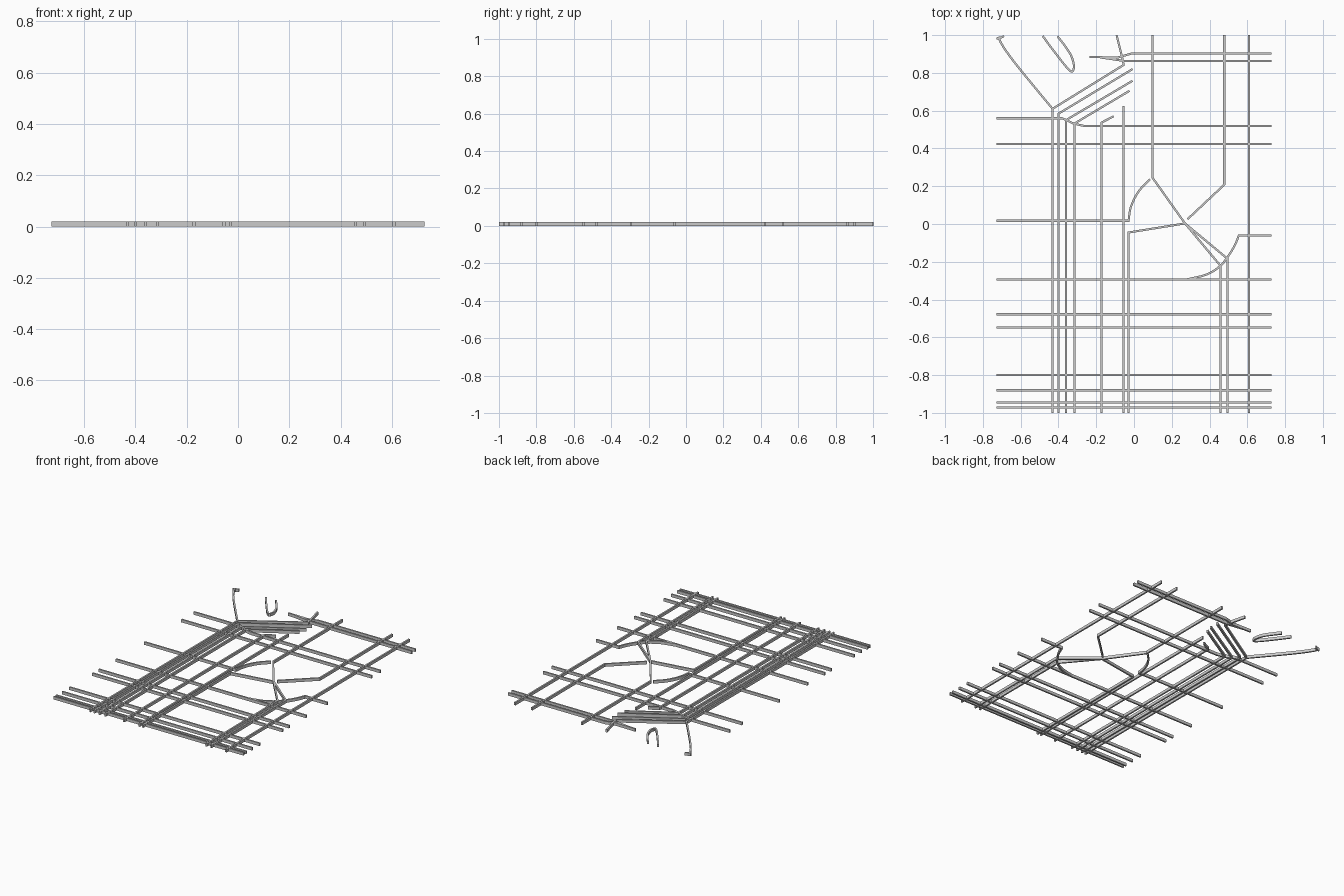
import bpy
import bmesh
from mathutils import Vector

WIDTH, HEIGHT = 0.011, 0.02
EDGE, END = 0.727, 1.0

cube = bpy.data.objects.get("Cube")
if cube:
    bpy.data.objects.remove(cube, do_unlink=True)


def strip(name, path):
    """Sweep a rectangular section along a flat path with mitred corners."""
    pts = [Vector(p) for p in path]
    dirs = [(b - a).normalized() for a, b in zip(pts, pts[1:])]
    bm = bmesh.new()
    rings = []
    for i, p in enumerate(pts):
        before, after = dirs[max(i - 1, 0)], dirs[min(i, len(dirs) - 1)]
        tangent = (before + after).normalized()
        side = Vector((-tangent.y, tangent.x)) * (WIDTH / 2 / max(tangent.dot(after), 0.5))
        a, b = p + side, p - side
        rings.append([bm.verts.new((q.x, q.y, z))
                      for q, z in ((a, 0), (b, 0), (b, HEIGHT), (a, HEIGHT))])
    for r, s in zip(rings, rings[1:]):
        for k in range(4):
            n = (k + 1) % 4
            bm.faces.new((r[k], r[n], s[n], s[k]))
    bm.faces.new(rings[0])
    bm.faces.new(rings[-1][::-1])
    bmesh.ops.recalc_face_normals(bm, faces=bm.faces)
    mesh = bpy.data.meshes.new(name)
    bm.to_mesh(mesh)
    bm.free()
    obj = bpy.data.objects.new(name, mesh)
    bpy.context.collection.objects.link(obj)


def smooth(points, steps=4):
    """Round a path through its points with a Catmull-Rom spline."""
    p = [Vector(q) for q in points]
    p = [p[0] * 2 - p[1]] + p + [p[-1] * 2 - p[-2]]
    out = []
    for a, b, c, d in zip(p, p[1:], p[2:], p[3:]):
        for i in range(steps):
            t = i / steps
            out.append((b * 2 + (c - a) * t + (a * 2 - b * 5 + c * 4 - d) * t ** 2
                        + (b * 3 - a - c * 3 + d) * t ** 3) / 2)
    return out + [p[-2]]


# Full-width cross streets
for i, y in enumerate((0.423, -0.293, -0.478, -0.548, -0.80, -0.88, -0.946, -0.972)):
    strip(f"cross_street_{i + 1}", [(-EDGE, y), (EDGE, y)])

# Straight long avenues: x, start, end
for i, (x, low, high) in enumerate(((-0.055, -END, 0.625), (0.608, -END, END))):
    strip(f"long_avenue_{i + 1}", [(x, low), (x, high)])

# Avenues that turn onto the diagonal
for i, (x, y, tip) in enumerate((
        (-0.40, 0.584, (-0.008, 0.82)),
        (-0.36, 0.55, (-0.008, 0.758)),
        (-0.315, 0.532, (-0.024, 0.705)),
        (-0.172, 0.537, (-0.108, 0.57)))):
    strip(f"bent_avenue_{i + 1}", [(x, -END), (x, y), tip])
strip("outer_bent_avenue", [(-0.431, -END), (-0.431, 0.61), (-0.055, 0.842),
                            (-0.06, 0.87), (-0.092, END)])

# Branch to the back left corner, with its hooked end
strip("corner_branch", smooth([(-0.431, 0.61), (-0.51, 0.705), (-0.64, 0.865),
                               (-0.705, 0.96), (-0.712, 0.993)]))
strip("corner_hook", [(-EDGE, 0.983), (-0.71, 0.984), (-0.688, 0.995)])

# Hairpin at the back
strip("hairpin", smooth([(-0.483, 0.995), (-0.43, 0.923), (-0.34, 0.812), (-0.318, 0.83),
                         (-0.33, 0.885), (-0.36, 0.935), (-0.405, 0.994)]))

# Cross streets with a bend
strip("shifted_street", [(-EDGE, 0.56), (-0.38, 0.56), (-0.32, 0.532),
                         (-0.26, 0.518), (EDGE, 0.518)])
strip("back_street", [(EDGE, 0.902), (-0.015, 0.902), (-0.085, 0.882),
                      (-0.15, 0.882), (-0.235, 0.885)])
strip("back_inner_street", [(EDGE, 0.863), (-0.05, 0.863), (-0.18, 0.882)])

# Roads meeting at the hub
hub = (0.27, 0.003)
strip("hub_back_road", [(0.098, END), (0.098, 0.245), hub])
strip("hub_left_road", [(-0.029, -END), (-0.029, -0.045), hub])
strip("hub_front_road", [(0.457, -END), (0.457, -0.22), hub])
strip("hub_front_outer_road", [(0.494, -END), (0.494, -0.183), hub])
strip("hub_right_road", [(0.478, END), (0.478, 0.208), (0.283, 0.025)])

# Curved ring segments around the hub
strip("left_ring_road", [(-EDGE, 0.017)] + smooth(
    [(-0.029, 0.017), (-0.016, 0.092), (0.024, 0.172), (0.085, 0.237)]))
strip("right_ring_road", smooth(
    [(0.28, -0.293), (0.383, -0.268), (0.457, -0.222), (0.505, -0.16),
     (0.535, -0.11), (0.555, -0.06)]) + [(EDGE, -0.06)])
